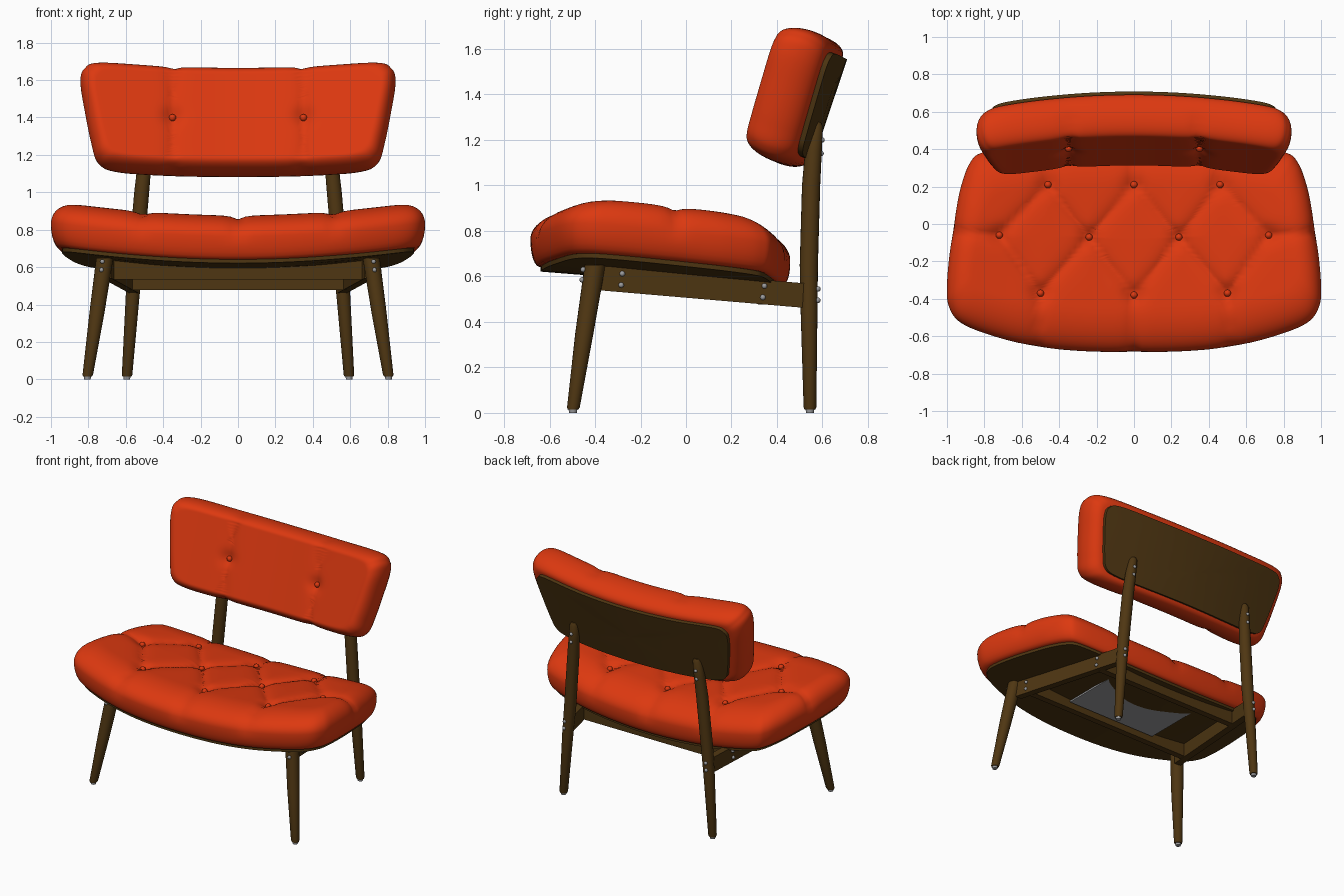
import bpy, bmesh, math
from mathutils import Matrix, Vector

if "Cube" in bpy.data.objects:
    bpy.data.objects.remove(bpy.data.objects["Cube"])


def material(name, rgb):
    m = bpy.data.materials.new(name)
    m.diffuse_color = (*rgb, 1)
    m.use_nodes = True
    m.node_tree.nodes["Principled BSDF"].inputs["Base Color"].default_value = m.diffuse_color
    return m


RED = material("red fabric", (0.72, 0.04, 0.005))
WOOD = material("dark wood", (0.078, 0.037, 0.006))
METAL = material("grey metal", (0.33, 0.33, 0.34))


def finish(name, bm, mat, angle=40):
    bmesh.ops.recalc_face_normals(bm, faces=bm.faces)
    me = bpy.data.meshes.new(name)
    bm.to_mesh(me)
    bm.free()
    me.materials.append(mat)
    ob = bpy.data.objects.new(name, me)
    bpy.context.collection.objects.link(ob)
    bpy.ops.object.select_all(action='DESELECT')
    ob.select_set(True)
    bpy.context.view_layer.objects.active = ob
    bpy.ops.object.shade_smooth_by_angle(angle=math.radians(angle))
    return ob


def loft(name, rings, mat, angle=40):
    bm = bmesh.new()
    vs = [[bm.verts.new(p) for p in r] for r in rings]
    n = len(rings[0])
    for a, b in zip(vs, vs[1:]):
        for i in range(n):
            j = (i + 1) % n
            bm.faces.new((a[i], a[j], b[j], b[i]))
    bm.faces.new(vs[0])
    bm.faces.new(vs[-1])
    return finish(name, bm, mat, angle)


def smooth_outline(half, k):
    # mirror the right half, then run a closed Catmull-Rom curve through it
    pts = [Vector(p) for p in half] + [Vector((-x, y)) for x, y in half[-2:0:-1]]
    out, n = [], len(pts)
    for i in range(n):
        a, b, c, d = (pts[(i + o) % n] for o in (-1, 0, 1, 2))
        for s in range(k):
            t = s / k
            out.append(0.5 * (2 * b + (c - a) * t + (2 * a - 5 * b + 4 * c - d) * t * t
                              + (3 * b - a - 3 * c + d) * t ** 3))
    return out


def seg_dist(p, a, b):
    d = b - a
    t = max(0, min(1, (p - a).dot(d) / d.length_squared))
    return (p - a - d * t).length


def cushion(name, outline, cy, base, thick, mid, top_in, low_in, seams, buttons, M):
    seams = [(Vector(a), Vector(b)) for a, b in seams]
    buttons = [Vector(b) for b in buttons]

    def ring(sx, sy, h, phi):
        pts = []
        for p in outline:
            q = Vector((p.x * sx, cy + (p.y - cy) * sy))
            dent = 0
            if phi > -0.3:
                w = min(1, (phi + 0.3) / 0.6)
                ds = min(seg_dist(q, a, b) for a, b in seams)
                db = min((q - b).length for b in buttons)
                dent = w * (0.022 * math.exp(-ds / 0.035) + 0.022 * math.exp(-(db / 0.05) ** 2))
            out = Vector((q.x, q.y - cy)).normalized() * dent * math.cos(phi)
            pts.append(M @ Vector((q.x - out.x, q.y - out.y,
                                   base(q.x, q.y) + h - dent * math.sin(max(phi, 0)))))
        return pts

    rings = []
    for s in (0.02, 0.25, 0.5, 0.75, 0.92):                    # underside
        rings.append(ring(s * (1 - low_in[0]), s * (1 - low_in[1]), 0, -1.57))
    for i in range(-6, 15):                                    # rolled edge
        phi = math.pi / 2 * (i / 6 if i < 0 else i / 14)
        ins = top_in if i > 0 else low_in
        c = 1 - math.cos(phi)
        h = mid + math.sin(phi) * (thick - mid if i > 0 else mid)
        rings.append(ring(1 - ins[0] * c, 1 - ins[1] * c, h, phi))
    for i in range(1, 37):                                     # tufted top
        s = 1 - i / 36.5
        rings.append(ring(s * (1 - top_in[0]), s * (1 - top_in[1]), thick, math.pi / 2))
    loft(name, rings, RED, 60)
    for i, b in enumerate(buttons):
        ball(f"{name}_button_{i}", M @ Vector((b.x, b.y, base(b.x, b.y) + thick - 0.034)), 0.019, RED)


def slab(name, outline, cy, sx, sy, base, lo, hi, M):
    def ring(s, h):
        pts = []
        for p in outline:
            x, y = p.x * sx * s, cy + (p.y - cy) * sy * s
            pts.append(M @ Vector((x, y, base(x, y) + h)))
        return pts
    steps = (0.02, 0.25, 0.5, 0.75, 1)
    loft(name, [ring(s, lo) for s in steps] + [ring(s, hi) for s in steps[::-1]], WOOD)


def ball(name, pos, r, mat):
    bm = bmesh.new()
    bmesh.ops.create_uvsphere(bm, u_segments=12, v_segments=8, radius=r,
                              matrix=Matrix.Translation(pos))
    finish(name, bm, mat)


def turned(name, stations, mat, n=20):
    # round leg from (x, y, z, radius) stations
    loft(name, [[(x + r * math.cos(2 * math.pi * i / n), y + r * math.sin(2 * math.pi * i / n), z)
                 for i in range(n)] for x, y, z, r in stations], mat)


def board(name, a, b, side, height, mat=WOOD):
    s, h = Vector(side) / 2, Vector((0, 0, height / 2))
    loft(name, [[Vector(p) + s + h, Vector(p) - s + h, Vector(p) - s - h, Vector(p) + s - h]
                for p in (a, b)], mat)


# seat cushion, tufted in diamonds, and its curved base board
seat_half = [(0, -.685), (.3, -.678), (.55, -.65), (.78, -.59), (.93, -.525), (.99, -.44),
             (1, -.33), (.985, -.15), (.955, .05), (.925, .2), (.875, .33), (.8, .385),
             (.55, .43), (.28, .452), (0, .46)]
seat_outline = smooth_outline(seat_half, 7)


def seat_base(x, y):
    return 0.59 - 0.08 * y + 0.09 * x * x


seams = [((0, -.385), (0, -.72)), ((0, .21), (0, .5))]
for s in (-1, 1):
    back, mid_in, mid_out, front = (s * .46, .21), (s * .24, -.07), (s * .72, -.06), (s * .5, -.37)
    seams += [(back, mid_in), (back, mid_out), (front, mid_in), (front, mid_out),
              ((0, .21), mid_in), ((0, -.385), mid_in), (front, (s * .53, -.72)),
              (mid_out, (s * 1.05, -.035)), (back, (s * .46, .5))]
seat_buttons = [(0, .21), (0, -.38)] + [(s * x, y) for s in (-1, 1)
                for x, y in ((.46, .21), (.24, -.07), (.72, -.06), (.5, -.37))]
I = Matrix.Identity(4)
cushion("seat_cushion", seat_outline, -.11, seat_base, .25, .12, (.14, .42), (.05, .07),
        seams, seat_buttons, I)
slab("seat_board", seat_outline, -.11, .94, .92, seat_base, -.02, .008, I)
board("seat_underside_plate", (-.36, -.03, .575), (.36, -.03, .575), (0, .42, 0), .012, METAL)

# backrest cushion and its curved back panel, leaning backwards
rest_half = [(0, -.285), (.4, -.285), (.66, -.275), (.75, -.235), (.785, -.13), (.82, .05),
             (.842, .2), (.825, .275), (.74, .312), (.4, .308), (0, .305)]
rest_outline = smooth_outline(rest_half, 9)


def rest_base(x, y):
    return 0.13 * x * x


tilt = math.radians(18.5)
v = Vector((0, math.sin(tilt), math.cos(tilt)))
w = Vector((0, -math.cos(tilt), math.sin(tilt)))
R = Matrix(((1, 0, 0, 0), (0, v.y, w.y, .61), (0, v.z, w.z, 1.33), (0, 0, 0, 1)))
cushion("backrest_cushion", rest_outline, 0, rest_base, .235, .10, (.1, .2), (.08, .17),
        [((s * .35, -.35), (s * .35, .35)) for s in (-1, 1)], [(-.35, 0), (.35, 0)], R)
slab("backrest_panel", rest_outline, 0, .9, .8, rest_base, -.022, .008, R)

# frame: legs, rails, glides and screws on both sides
for s, side in ((-1, "left"), (1, "right")):
    turned(f"front_leg_{side}", [(s * .805, -.497, .015, .024), (s * .803, -.495, .025, .028),
                                 (s * .755, -.447, .35, .040), (s * .712, -.40, .65, .046)], WOOD)
    turned(f"back_leg_{side}", [(s * .594, .545, .015, .024), (s * .593, .545, .025, .028),
                                (s * .563, .541, .45, .037), (s * .545, .540, .65, .040),
                                (s * .515, .550, 1.0, .040), (s * .50, .560, 1.15, .037),
                                (s * .49, .572, 1.26, .030), (s * .488, .574, 1.28, .018)], WOOD)
    board(f"side_rail_{side}", (s * .70, -.38, .593), (s * .557, .53, .515), (.05, 0, 0), .108)
    for name, x, y in (("front", .805, -.497), ("back", .594, .545)):
        turned(f"{name}_glide_{side}", [(s * x, y, 0, .017), (s * x, y, .02, .02)], METAL, 12)
    screws = [(.725, -.452, .63), (.73, -.457, .585), (.563, .580, .545), (.566, .580, .495),
              (.50, .594, 1.14), (.496, .598, 1.2),
              (.712, -.28, .612), (.712, -.285, .562), (.614, .345, .558), (.614, .338, .508)]
    for i, (x, y, z) in enumerate(screws):
        ball(f"screw_{side}_{i}", (s * x, y, z), .012, METAL)

# cross bars between the side rails
board("front_cross_bar", (-.67, -.28, .585), (.67, -.28, .585), (0, .045, 0), .1)
board("back_cross_bar", (-.58, .34, .527), (.58, .34, .527), (0, .045, 0), .1)
